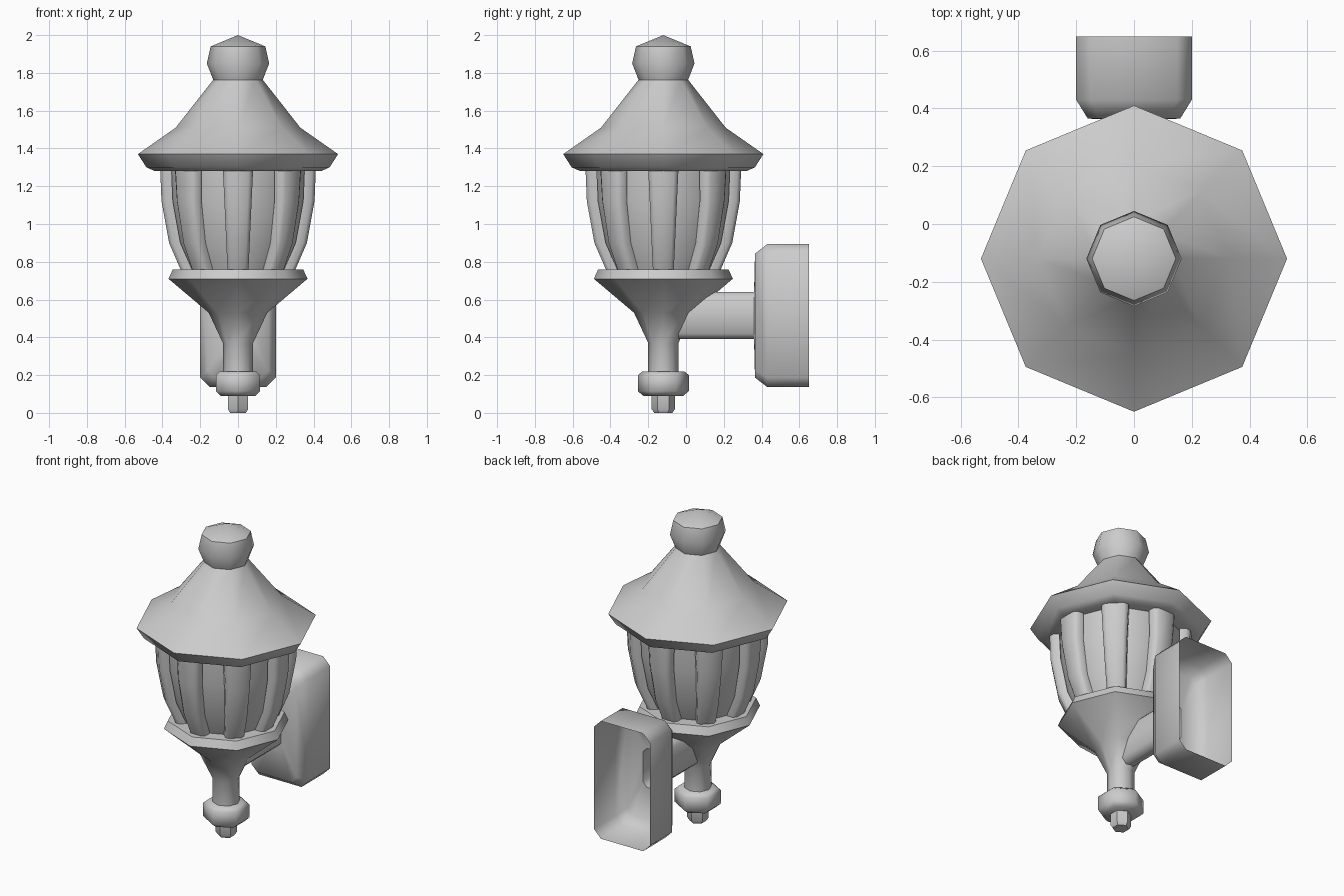
import bpy, bmesh
from math import sin, cos, pi, radians

if "Cube" in bpy.data.objects:
    bpy.data.objects.remove(bpy.data.objects["Cube"])

AXIS_Y = -0.12   # lantern axis


def finish(name, bm, angle=50):
    bmesh.ops.recalc_face_normals(bm, faces=bm.faces)
    me = bpy.data.meshes.new(name)
    bm.to_mesh(me)
    bm.free()
    ob = bpy.data.objects.new(name, me)
    bpy.context.collection.objects.link(ob)
    bpy.ops.object.select_all(action='DESELECT')
    ob.select_set(True)
    bpy.context.view_layer.objects.active = ob
    bpy.ops.object.shade_smooth_by_angle(angle=radians(angle))
    return ob


def loft(bm, rings, caps=True):
    loops = [[bm.verts.new(p) for p in r] for r in rings]
    for a, b in zip(loops, loops[1:]):
        n = len(a)
        for i in range(n):
            j = (i + 1) % n
            bm.faces.new((a[i], a[j], b[j], b[i]))
    if caps:
        bm.faces.new(loops[0])
        bm.faces.new(loops[-1])


def turned(name, profile, sides=8, angle=50):
    """Polygonal turned part; profile is (radius, z), one corner faces front."""
    bm = bmesh.new()
    loft(bm, [[(r * sin(2 * pi * i / sides), AXIS_Y - r * cos(2 * pi * i / sides), z)
               for i in range(sides)] for r, z in profile])
    bmesh.ops.remove_doubles(bm, verts=bm.verts, dist=0.002)
    return finish(name, bm, angle)


# Lantern body, top to bottom
turned("finial", [(0.13, 1.76), (0.165, 1.85), (0.145, 1.94), (0.0005, 2.0)])
turned("roof", [(0.33, 1.285), (0.44, 1.28), (0.485, 1.30), (0.53, 1.37),
                (0.33, 1.51), (0.13, 1.765)])
turned("glass", [(0.26, 0.75), (0.325, 0.90), (0.365, 1.12), (0.37, 1.29)])
turned("cup", [(0.08, 0.21), (0.08, 0.37), (0.155, 0.53), (0.368, 0.71),
               (0.345, 0.76), (0.22, 0.76)])
turned("nut", [(0.105, 0.09), (0.135, 0.115), (0.135, 0.20), (0.11, 0.22)], 6)
turned("bottom_tip", [(0.062, 0.10), (0.062, 0.02), (0.048, 0.0)], 6)

# Eight curved ribs around the glass: (outer radius, z, half width)
rib = [(0.30, 0.75, 0.055), (0.365, 0.90, 0.062), (0.405, 1.12, 0.072), (0.412, 1.29, 0.08)]
for k in range(8):
    a = k * pi / 4
    bm = bmesh.new()
    rings = []
    for r, z, w in rib:
        section = [(r - 0.06, -w), (r - 0.02, -w), (r, -w * 0.7),
                   (r, w * 0.7), (r - 0.02, w), (r - 0.06, w)]
        rings.append([(d * sin(a) + t * cos(a), AXIS_Y - d * cos(a) + t * sin(a), z)
                      for d, t in section])
    loft(bm, rings)
    finish(f"rib_{k + 1}", bm)


# Wall box, open at the back, flowing into the hollow arm
def plate(y, hx, hz, c, zc=0.515):
    q = [(hx, hz - c), (hx - c, hz), (c - hx, hz), (-hx, hz - c),
         (-hx, c - hz), (c - hx, -hz), (hx - c, -hz), (hx, c - hz)]
    return [(x, y, zc + z) for x, z in q]


bm = bmesh.new()
loft(bm, [plate(0.65, 0.2, 0.378, 0.05), plate(0.43, 0.2, 0.378, 0.05),
          plate(0.365, 0.16, 0.328, 0.04), plate(0.36, 0.055, 0.125, 0.03),
          plate(-0.10, 0.055, 0.125, 0.03)], caps=False)
finish("wall_box_and_arm", bm)
